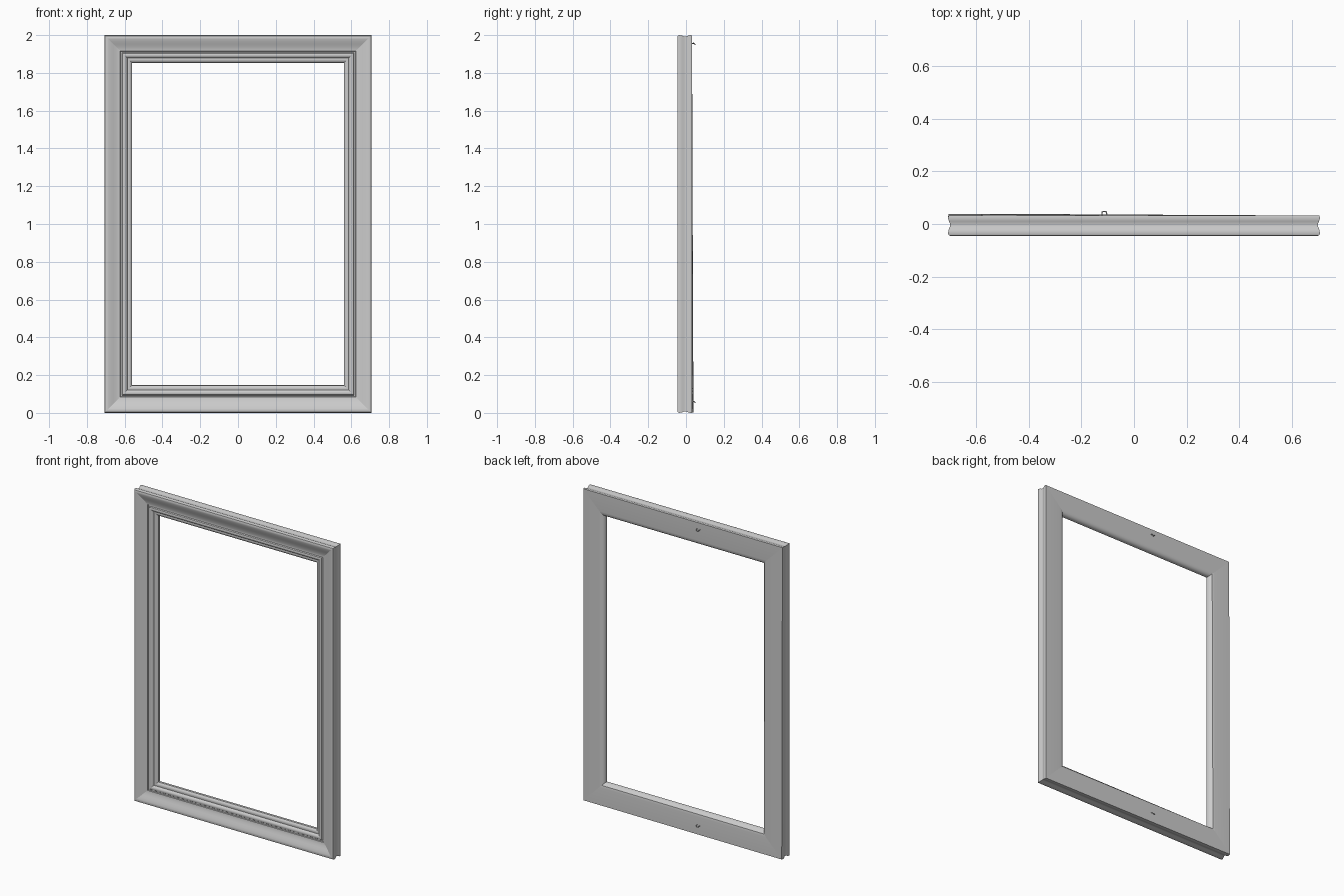
import bpy, bmesh, math
from mathutils import Vector

if "Cube" in bpy.data.objects:
    bpy.data.objects.remove(bpy.data.objects["Cube"])

W, H = 0.708, 2.0   # half width, height

# Moulding section: (distance inward from the outer edge, depth y)
section = [
    (0.002, 0.032), (0.000, 0.022), (0.004, 0.010), (0.008, 0.000), (0.007, -0.010),
    (0.002, -0.022), (0.000, -0.036), (0.004, -0.044), (0.012, -0.046),   # grooved outer side, rim
    (0.022, -0.044), (0.036, -0.039), (0.050, -0.033), (0.064, -0.028),
    (0.078, -0.025), (0.084, -0.025),                                     # falling cove
    (0.086, -0.020), (0.093, -0.020),                                     # step
    (0.097, -0.026), (0.104, -0.028), (0.112, -0.026), (0.119, -0.020),   # inner bead
    (0.122, -0.014), (0.130, -0.015), (0.138, -0.012), (0.146, -0.004),   # sight-edge lip
    (0.147, 0.010), (0.140, 0.022), (0.130, 0.029), (0.115, 0.032),       # eased back edge
]


def make_frame():
    bm = bmesh.new()
    corners = [(-1, 0), (1, 0), (1, 1), (-1, 1)]
    rings = []
    for sx, top in corners:
        ring = []
        for d, y in section:
            # the lower left corner of the back is slightly warped
            warp = 0.007 if (sx < 0 and not top and y > 0.025) else 0.0
            ring.append(bm.verts.new((sx * (W - d), y + warp, H - d if top else d)))
        rings.append(ring)
    n = len(section)
    for c in range(4):
        a, b = rings[c], rings[(c + 1) % 4]
        for i in range(n):
            j = (i + 1) % n
            bm.faces.new((a[i], b[i], b[j], a[j]))
    bmesh.ops.recalc_face_normals(bm, faces=bm.faces)
    # crisp mitres
    for ring in rings:
        for i in range(n):
            bm.edges.get((ring[i], ring[(i + 1) % n])).smooth = False
    # lengthwise subdivision of the rails
    me = bpy.data.meshes.new("frame_moulding")
    bm.to_mesh(me)
    bm.free()
    ob = bpy.data.objects.new("frame_moulding", me)
    bpy.context.collection.objects.link(ob)
    return ob


def smooth(ob, angle):
    bpy.ops.object.select_all(action='DESELECT')
    ob.select_set(True)
    bpy.context.view_layer.objects.active = ob
    bpy.ops.object.shade_smooth_by_angle(angle=math.radians(angle))


smooth(make_frame(), 35)


# Small wire hanging hooks on the back of the top and bottom rails
def make_hook(name, z):
    cu = bpy.data.curves.new(name, 'CURVE')
    cu.dimensions = '3D'
    cu.bevel_depth = 0.0022
    cu.bevel_resolution = 2
    cu.use_fill_caps = True
    pts = [Vector((-0.122, 0.028, z)), Vector((-0.122, 0.044, z))]
    for k in range(1, 7):
        t = math.pi * (1 - k / 6)
        pts.append(Vector((-0.113 + 0.009 * math.cos(t), 0.044 + 0.004 * math.sin(t),
                           z - 0.006 * math.sin(t))))
    pts.append(Vector((-0.104, 0.036, z + 0.004)))
    sp = cu.splines.new('POLY')
    sp.points.add(len(pts) - 1)
    for p, v in zip(sp.points, pts):
        p.co = (*v, 1)
    ob = bpy.data.objects.new(name, cu)
    bpy.context.collection.objects.link(ob)
    bpy.ops.object.select_all(action='DESELECT')
    ob.select_set(True)
    bpy.context.view_layer.objects.active = ob
    bpy.ops.object.convert(target='MESH')
    smooth(bpy.context.view_layer.objects.active, 50)


make_hook("top_hook", 1.956)
make_hook("bottom_hook", 0.06)
